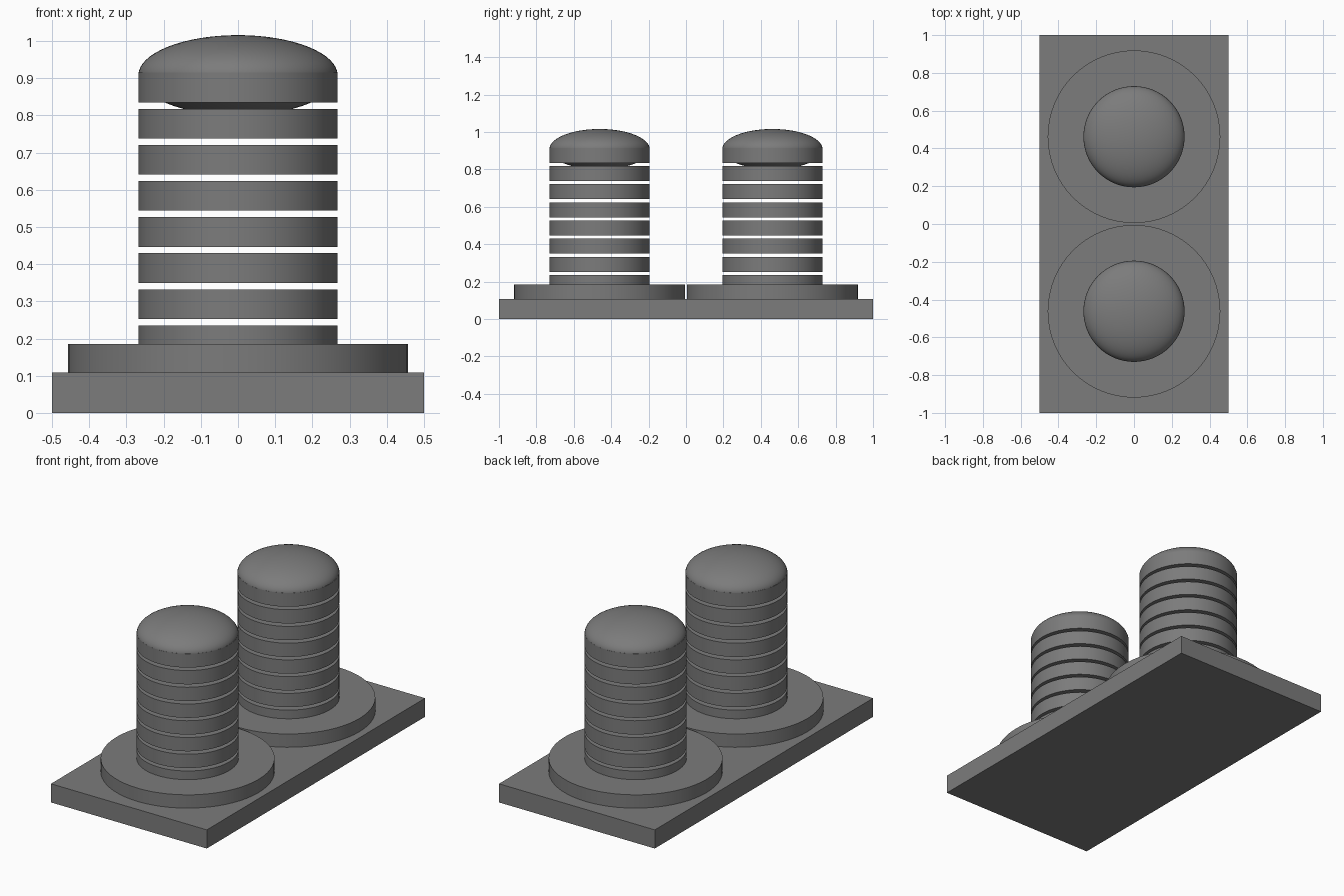
import bpy
import math

if "Cube" in bpy.data.objects:
    bpy.data.objects.remove(bpy.data.objects["Cube"])

GREY = bpy.data.materials.new("dark_grey")
GREY.diffuse_color = (0.2, 0.2, 0.2, 1)
GREY.use_nodes = True
GREY.node_tree.nodes["Principled BSDF"].inputs["Base Color"].default_value = GREY.diffuse_color


def finish(name, smooth=True):
    ob = bpy.context.object
    ob.name = name
    ob.data.materials.append(GREY)
    if smooth:
        bpy.ops.object.shade_smooth_by_angle(angle=math.radians(35))
    return ob


def disc(name, y, r, z0, z1):
    bpy.ops.mesh.primitive_cylinder_add(vertices=64, radius=r, depth=z1 - z0,
                                        location=(0, y, (z0 + z1) / 2))
    return finish(name)


# Base plate
bpy.ops.mesh.primitive_cube_add(size=1, location=(0, 0, 0.054))
bpy.context.object.scale = (1, 2, 0.108)
bpy.ops.object.transform_apply(location=False, rotation=False, scale=True)
finish("base_plate", smooth=False)

R = 0.268
for side, y in (("front", -0.462), ("back", 0.462)):
    # Wide foot flange
    disc(f"{side}_flange", y, 0.457, 0.105, 0.185)
    # Stack of separate insulator discs, the lowest sunk into the flange
    for i in range(8):
        top = 0.915 - 0.0971 * i
        disc(f"{side}_disc_{i + 1}", y, R, top - 0.08, top)
    # Flattened ball whose upper half is the domed cap
    bpy.ops.mesh.primitive_uv_sphere_add(segments=64, ring_count=32, radius=1,
                                         location=(0, y, 0.908))
    bpy.context.object.scale = (R, R, 0.108)
    bpy.ops.object.transform_apply(location=False, rotation=False, scale=True)
    finish(f"{side}_dome")
